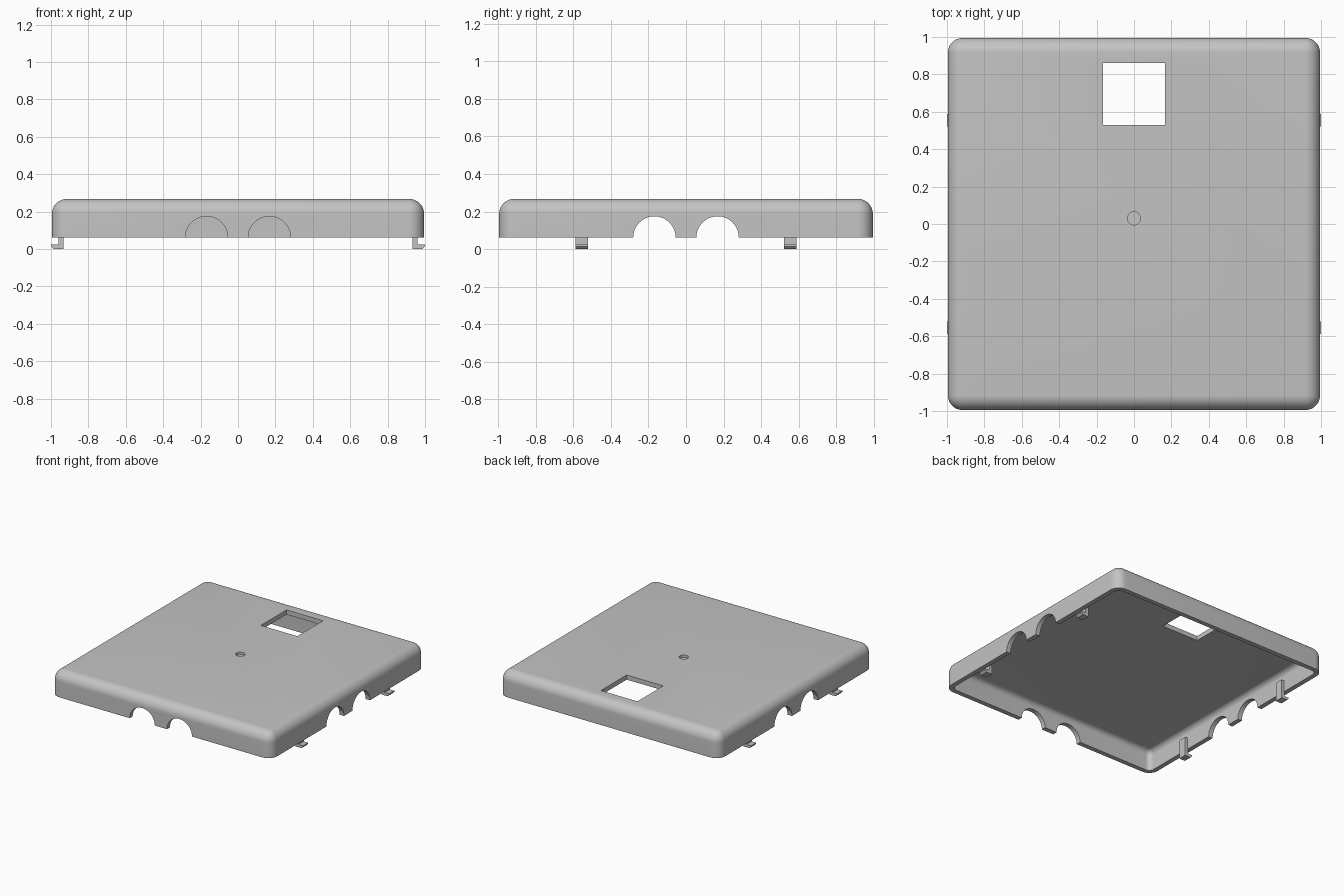
import bpy
import bmesh
from mathutils import Matrix, Vector

cube = bpy.data.objects.get("Cube")
if cube:
    bpy.data.objects.remove(cube, do_unlink=True)

HALF = 0.995      # half width of the cover
BASE = 0.062      # height of the open rim
TOP = 0.268
WALL = 0.038
ROUND = 0.08

grey = bpy.data.materials.new("Light grey plastic")
grey.use_nodes = True
grey.diffuse_color = (0.55, 0.55, 0.55, 1)
grey.node_tree.nodes["Principled BSDF"].inputs["Base Color"].default_value = grey.diffuse_color


def make_object(name, bm):
    bmesh.ops.recalc_face_normals(bm, faces=bm.faces)
    mesh = bpy.data.meshes.new(name)
    bm.to_mesh(mesh)
    bm.free()
    mesh.materials.append(grey)
    obj = bpy.data.objects.new(name, mesh)
    bpy.context.scene.collection.objects.link(obj)
    return obj


def box(name, low, high, radius=0):
    """Box between two corners; all but its bottom edges can be rounded."""
    low, high = Vector(low), Vector(high)
    bm = bmesh.new()
    bmesh.ops.create_cube(bm, size=1)
    for v in bm.verts:
        v.co = (low + high) / 2 + v.co * (high - low)
    if radius:
        edges = [e for e in bm.edges if max(v.co.z for v in e.verts) > low.z + 0.001]
        bmesh.ops.bevel(bm, geom=edges, offset=radius, segments=10,
                        profile=0.5, affect='EDGES')
    return make_object(name, bm)


def cylinder(name, centre, radius, length, axis='Z'):
    bm = bmesh.new()
    turn = {'X': Matrix.Rotation(1.570796, 4, 'Y'),
            'Y': Matrix.Rotation(1.570796, 4, 'X'),
            'Z': Matrix.Identity(4)}[axis]
    bmesh.ops.create_cone(bm, cap_ends=True, segments=64, radius1=radius,
                          radius2=radius, depth=length,
                          matrix=Matrix.Translation(centre) @ turn)
    return make_object(name, bm)


def smooth(obj):
    bpy.ops.object.select_all(action='DESELECT')
    obj.select_set(True)
    bpy.context.view_layer.objects.active = obj
    bpy.ops.object.shade_smooth_by_angle(angle=0.6)


# Cover shell and everything cut out of it
cover = box("cover", (-HALF, -HALF, BASE), (HALF, HALF, TOP), ROUND)
inner = HALF - WALL
cutters = [
    box("cavity", (-inner, -inner, -0.1), (inner, inner, TOP - WALL), ROUND - WALL),
    box("window_cutter", (-0.165, 0.53, 0.15), (0.165, 0.862, 0.4)),
    cylinder("dimple_cutter", (0, 0.03, TOP + 0.03), 0.035, 0.1),
]
for offset in (-0.168, 0.168):
    cutters.append(cylinder("front_arch_cutter", (offset, -1, BASE), 0.113, 0.3, 'Y'))
    cutters.append(cylinder("side_arch_cutter", (0, offset, BASE), 0.113, 3, 'X'))

for cutter in cutters:
    cutter.hide_render = True
    mod = cover.modifiers.new(cutter.name, 'BOOLEAN')
    mod.operation = 'DIFFERENCE'
    mod.solver = 'EXACT'
    mod.object = cutter

# Bake the cuts and drop the cutters
bpy.context.view_layer.update()
evaluated = cover.evaluated_get(bpy.context.evaluated_depsgraph_get())
baked = bpy.data.meshes.new_from_object(evaluated)
cover.modifiers.clear()
cover.data = baked
for cutter in cutters:
    bpy.data.objects.remove(cutter, do_unlink=True)
smooth(cover)

# Snap clips: a stem on the inner wall with an outward hook at its foot
CLIP = [(0.932, 0.155), (0.96, 0.155), (0.96, 0.024), (1.0, 0.024),
        (1.0, 0.015), (0.985, 0), (0.932, 0)]
for side, side_name in ((1, "left"), (-1, "right")):
    for y, end_name in ((-0.555, "front"), (0.555, "back")):
        bm = bmesh.new()
        face = bm.faces.new([bm.verts.new((side * x, y - 0.033, z)) for x, z in CLIP])
        swept = bmesh.ops.extrude_face_region(bm, geom=[face])["geom"]
        bmesh.ops.translate(bm, vec=(0, 0.066, 0),
                            verts=[g for g in swept if isinstance(g, bmesh.types.BMVert)])
        make_object(f"{side_name}_{end_name}_clip", bm)
